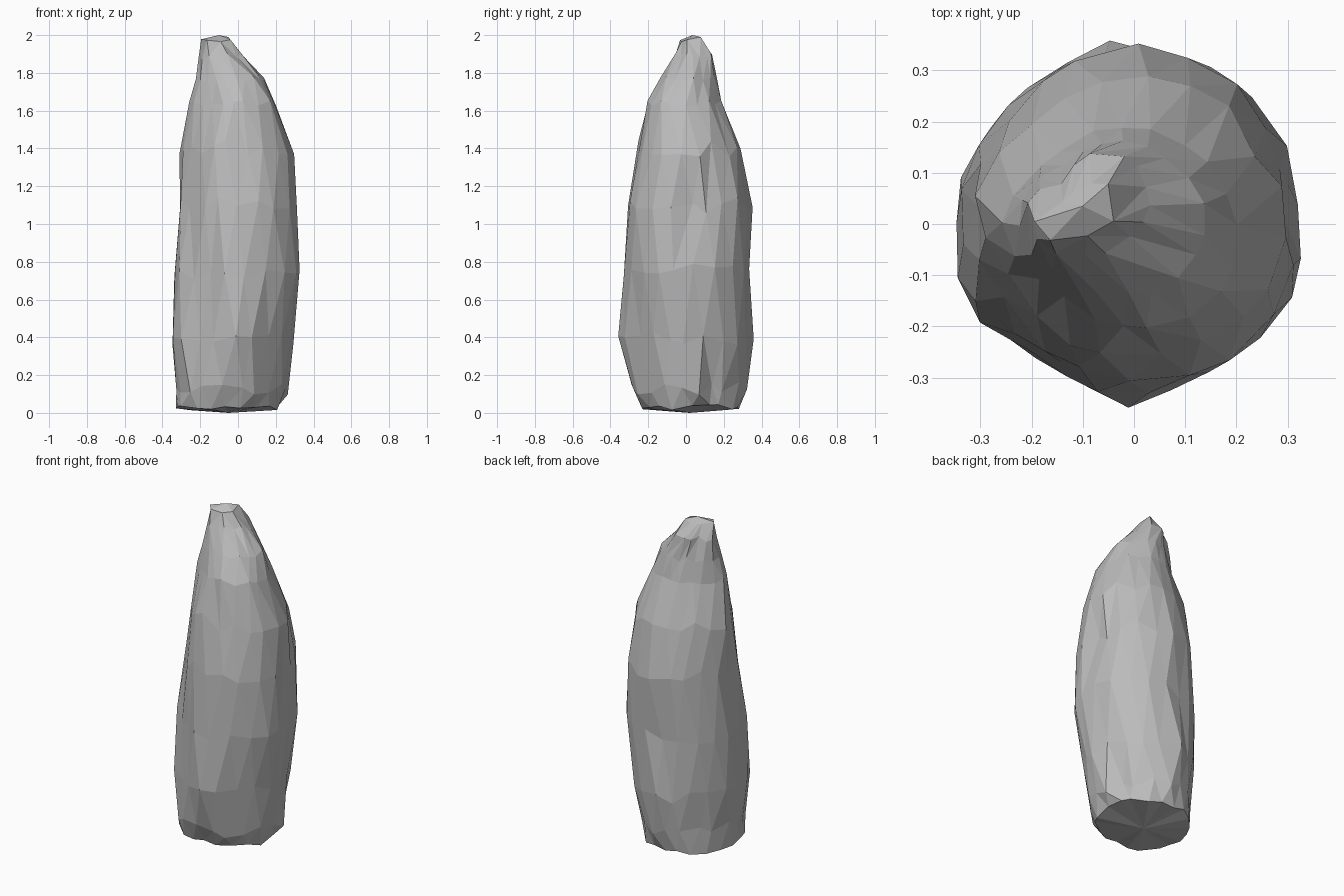
import bpy
import bmesh
import math
import random

random.seed(5)
SIDES = 20

cube = bpy.data.objects.get("Cube")
if cube:
    bpy.data.objects.remove(cube, do_unlink=True)

# Height, then the reach towards left, back-left, back, back-right,
# right, front-right, front and front-left
RINGS = [
    (.03, .215, .25, .29, .315, .325, .325, .235, .23),
    (.14, .27, .28, .325, .32, .335, .33, .3, .25),
    (.38, .315, .31, .36, .33, .365, .35, .365, .285),
    (.75, .36, .35, .335, .34, .365, .335, .335, .33),
    (1.1, .335, .34, .35, .32, .335, .312, .31, .333),
    (1.4, .31, .3, .29, .286, .325, .28, .255, .28),
    (1.64, .21, .185, .195, .205, .265, .195, .205, .22),
    (1.77, .15, .135, .165, .18, .235, .18, .13, .14),
    (1.89, .03, .085, .14, .15, .215, .16, .065, .01),
    (1.98, -.03, .02, .06, .13, .2, .14, .02, -.04),
]

# Vertical clefts: angle at the foot, lean per unit height, low, high, depth
CLEFTS = [
    (256, -31, .2, 1.5, .14),
    (35, -27, .1, 1.2, .14),
    (-5, 0, .2, 1.2, .07),
    (25, 0, 1.0, 1.5, .1),
    (180, 0, .3, 1.2, .05),
    (195, -6, 1.0, 1.5, .08),
    (305, 4, .0, .2, .06),
]


def cleft_scale(angle, z):
    """Shrink the radius where a cleft runs."""
    scale = 1.0
    for foot, lean, low, high, depth in CLEFTS:
        if low <= z <= high:
            gap = (angle - foot - lean * z + 180) % 360 - 180
            scale -= depth * max(0, 1 - abs(gap) / 18)
    return scale


def make_ring(bm, index, ring):
    """One staggered, roughened ring following its eight reaches."""
    z, *reach = ring
    cx, cy = (reach[0] - reach[4]) / 2, (reach[2] - reach[6]) / 2
    radii = [h - cx * math.cos(k * math.pi / 4) - cy * math.sin(k * math.pi / 4)
             for k, h in enumerate(reach)]
    rough = .015 if z < .1 or z > 1.6 else .045
    verts = []
    for side in range(SIDES):
        step = side + .5 * (index % 2) + random.uniform(-.2, .2)
        angle = step * 360 / SIDES
        k, t = divmod(angle / 45, 1)
        k = int(k)
        r = radii[k % 8] * (1 - t) + radii[(k + 1) % 8] * t
        r *= cleft_scale(angle, z) * random.uniform(.96, 1.01)
        a = math.radians(angle)
        verts.append(bm.verts.new((cx + r * math.cos(a), cy + r * math.sin(a),
                                   z + random.uniform(-rough, rough))))
    return verts


def bridge(bm, lower, upper, index):
    """Triangles between two staggered rings."""
    for i in range(SIDES):
        j = (i + 1) % SIDES
        if index % 2 == 0:
            bm.faces.new((lower[i], lower[j], upper[i]))
            bm.faces.new((lower[j], upper[j], upper[i]))
        else:
            bm.faces.new((lower[i], lower[j], upper[j]))
            bm.faces.new((lower[i], upper[j], upper[i]))


def cap(bm, ring, point):
    """Close a ring with a fan to a point."""
    tip = bm.verts.new(point)
    for i in range(SIDES):
        bm.faces.new((ring[i], ring[(i + 1) % SIDES], tip))


# Rock pillar
bm = bmesh.new()
loops = [make_ring(bm, i, ring) for i, ring in enumerate(RINGS)]
for i in range(len(loops) - 1):
    bridge(bm, loops[i], loops[i + 1], i)
cap(bm, loops[0], (-.05, .02, 0))
cap(bm, loops[-1], (-.1, .035, 2))

# Merge slivers near the peak into larger facets
bmesh.ops.remove_doubles(bm, verts=bm.verts[:], dist=.035)
bmesh.ops.triangulate(bm, faces=bm.faces[:])
bmesh.ops.recalc_face_normals(bm, faces=bm.faces[:])

# Rest the foot on the ground and level the peak
for v in bm.verts:
    v.co.z = min(2, max(0, v.co.z))
max(bm.verts, key=lambda v: v.co.z).co.z = 2

mesh = bpy.data.meshes.new("rock_pillar")
bm.to_mesh(mesh)
bm.free()
rock = bpy.data.objects.new("rock_pillar", mesh)
bpy.context.collection.objects.link(rock)

# Grey stone
stone = bpy.data.materials.new("grey_stone")
stone.use_nodes = True
colour = (.5, .5, .5, 1)
stone.diffuse_color = colour
stone.node_tree.nodes["Principled BSDF"].inputs["Base Color"].default_value = colour
mesh.materials.append(stone)
